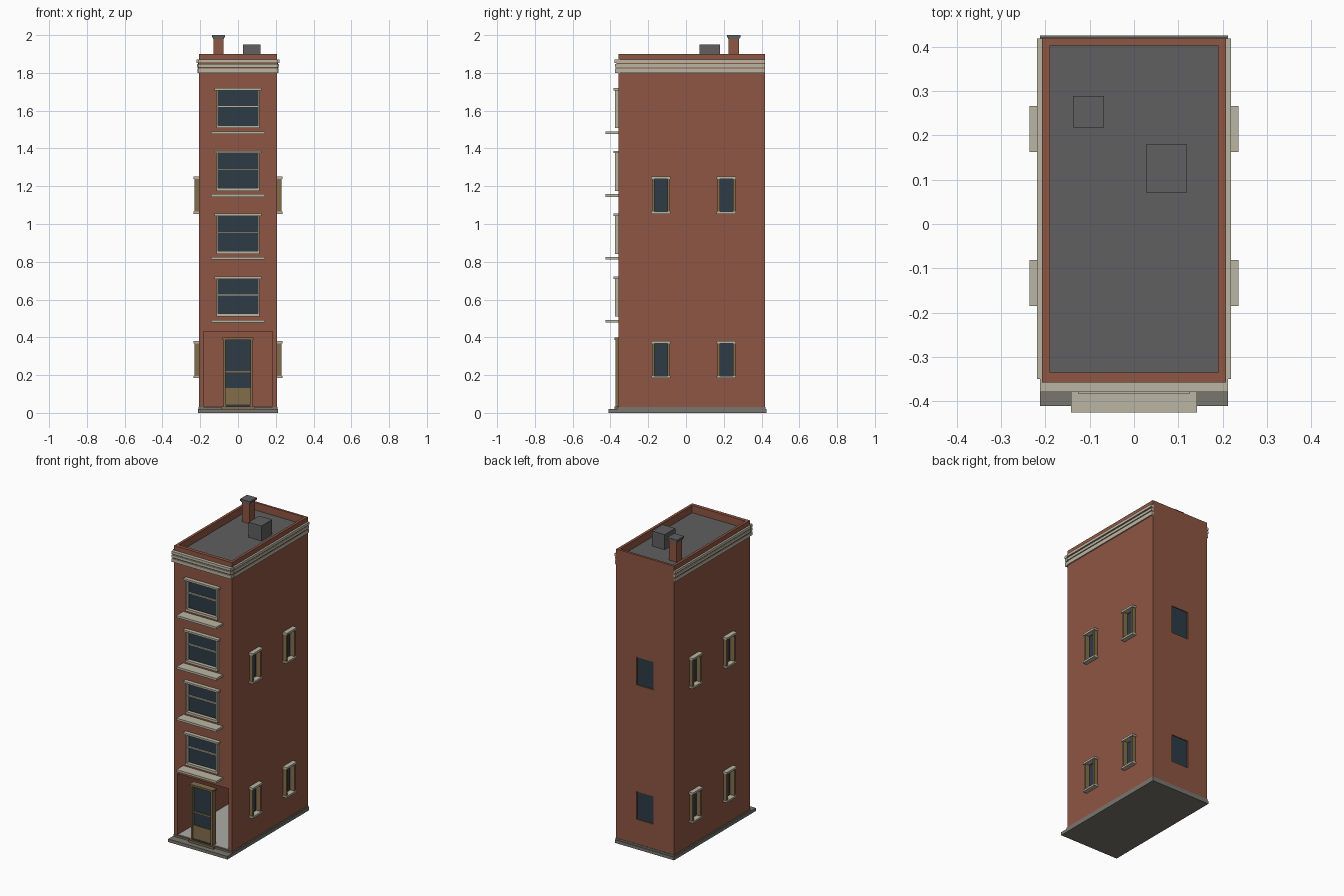
import bpy, bmesh
from mathutils import Vector

if "Cube" in bpy.data.objects:
    bpy.data.objects.remove(bpy.data.objects["Cube"])


def material(name, rgb):
    m = bpy.data.materials.new(name)
    m.diffuse_color = (*rgb, 1)
    m.use_nodes = True
    m.node_tree.nodes["Principled BSDF"].inputs["Base Color"].default_value = m.diffuse_color
    return m


BRICK = material("brick", (0.275, 0.092, 0.056))
STONE = material("pale_stone", (0.50, 0.47, 0.37))
WOOD = material("tan_wood", (0.23, 0.155, 0.07))
GLASS = material("dark_glass", (0.026, 0.043, 0.062))
ROOF = material("roof_grey", (0.115, 0.115, 0.115))
BASE = material("base_grey", (0.19, 0.18, 0.155))
FLOOR = material("floor_grey", (0.42, 0.41, 0.38))


def make(name, boxes, mat):
    """One object from boxes given as (x0, x1, y0, y1, z0, z1)."""
    bm = bmesh.new()
    for x0, x1, y0, y1, z0, z1 in boxes:
        lo, hi = Vector((x0, y0, z0)), Vector((x1, y1, z1))
        for v in bmesh.ops.create_cube(bm, size=1)["verts"]:
            v.co = (lo + hi) / 2 + v.co * (hi - lo)
    me = bpy.data.meshes.new(name)
    bm.to_mesh(me)
    bm.free()
    ob = bpy.data.objects.new(name, me)
    bpy.context.collection.objects.link(ob)
    if mat:
        me.materials.append(mat)
    return ob


def mirrored(boxes):
    return boxes + [(-b[1], -b[0], *b[2:]) for b in boxes]


HX, YF, YB = 0.207, -0.358, 0.418          # wall half width, front, back
FRONT_Z = [0.515 + 0.3325 * i for i in range(4)]   # bottoms of front windows
SIDE_Z = [0.19, 1.06]                      # bottoms of side and back windows
SIDE_Y = [-0.133, 0.214]

# Brick shell with ground floor room, sunken roof and window recesses
shell = make("brick_shell", [(-HX, HX, YF, YB, 0.02, 1.9)], BRICK)
cuts = [(-0.183, 0.183, -0.5, 0.395, 0.032, 0.43),
        (-0.19, 0.19, -0.335, 0.403, 1.85, 2.1)]
cuts += [(-0.105, 0.105, -0.5, YF + 0.012, z + 0.01, z + 0.195) for z in FRONT_Z]
cuts += [(-0.06, 0.06, YB - 0.012, 0.5, z, z + 0.18) for z in SIDE_Z]
cuts += mirrored([(HX - 0.014, 0.3, y - 0.035, y + 0.035, z + 0.006, z + 0.178)
                  for y in SIDE_Y for z in SIDE_Z])
cutter = make("recess_cutter", cuts, None)
cutter.hide_render = True
mod = shell.modifiers.new("recesses", "BOOLEAN")
mod.operation, mod.solver, mod.object = "DIFFERENCE", "EXACT", cutter
bpy.context.view_layer.objects.active = shell
bpy.ops.object.modifier_apply(modifier=mod.name)
bpy.data.objects.remove(cutter)

# Base, plinth, room floor and roof surface
make("base_slab", [(-0.212, 0.212, -0.411, 0.425, 0, 0.02),
                   (-0.21, 0.21, -0.362, 0.421, 0.018, 0.031)], BASE)
make("room_floor", [(-0.182, 0.182, YF + 0.004, 0.394, 0.03, 0.035)], FLOOR)
make("roof_deck", [(-0.19, 0.19, -0.335, 0.403, 1.846, 1.852)], ROOF)

# Cornice bands around front and both sides
bands = []
for z0, z1, s in [(1.80, 1.822, 0.004), (1.829, 1.846, 0.002), (1.853, 1.87, 0)]:
    bands.append((-0.212, 0.212, -0.379 + s, YF + 0.01, z0, z1))
    bands += mirrored([(HX - 0.01, 0.219 - s, -0.35, YB, z0, z1)])
make("cornice_bands", bands, STONE)
core = []
for z0, z1 in [(1.822, 1.829), (1.846, 1.853)]:
    core.append((-0.21, 0.21, -0.368, YF + 0.01, z0, z1))
    core += mirrored([(HX - 0.01, 0.212, -0.35, YB, z0, z1)])
make("cornice_core", core, BRICK)

# Front windows: frame, head, sash bar, sill and pane
for i, z in enumerate(FRONT_Z):
    frame = mirrored([(0.105, 0.115, -0.375, YF + 0.01, z, z + 0.2)])
    frame += [(-0.125, 0.125, -0.383, YF + 0.01, z + 0.195, z + 0.207),
              (-0.115, 0.115, -0.375, YF + 0.01, z - 0.005, z + 0.01),
              (-0.105, 0.105, -0.362, YF + 0.012, z + 0.105, z + 0.114)]
    make(f"front_window_frame_{i + 1}", frame, STONE)
    make(f"front_window_sill_{i + 1}",
         [(-0.142, 0.142, -0.425, YF + 0.005, z - 0.036, z - 0.022)], STONE)
    make(f"front_window_pane_{i + 1}",
         [(-0.105, 0.105, YF + 0.006, YF + 0.013, z + 0.01, z + 0.195)], GLASS)

# Side windows: wooden jambs, stone head and sill, pane
jambs, caps, panes = [], [], []
for y in SIDE_Y:
    for z in SIDE_Z:
        for s in (-1, 1):
            c = y + s * 0.0405
            jambs.append((HX - 0.005, 0.23, c - 0.0065, c + 0.0065, z, z + 0.183))
        for z0, z1 in [(z - 0.006, z + 0.006), (z + 0.178, z + 0.191)]:
            caps.append((HX - 0.005, 0.236, y - 0.052, y + 0.052, z0, z1))
        panes.append((HX - 0.015, HX - 0.008, y - 0.035, y + 0.035,
                      z + 0.006, z + 0.178))
make("side_window_jambs", mirrored(jambs), WOOD)
make("side_window_heads_and_sills", mirrored(caps), STONE)
make("side_window_panes", mirrored(panes), GLASS)

# Back windows: plain recessed panes
make("back_window_panes", [(-0.06, 0.06, YB - 0.013, YB - 0.006, z, z + 0.18)
                           for z in SIDE_Z], GLASS)

# Front door standing in the open ground floor
door = mirrored([(0.066, 0.077, -0.373, -0.335, 0.03, 0.395)])
door += [(-0.082, 0.082, -0.378, -0.335, 0.386, 0.398),
         (-0.066, 0.066, -0.364, -0.342, 0.045, 0.132),
         (-0.066, 0.066, -0.364, -0.342, 0.214, 0.222),
         (-0.09, 0.09, -0.378, -0.335, 0.02, 0.034)]
make("door_frame", door, WOOD)
make("door_glass", [(-0.066, 0.066, -0.358, -0.35, 0.132, 0.386),
                    (-0.066, 0.066, -0.366, -0.345, 0.034, 0.045)], GLASS)

# Roof hatch and chimney
make("roof_hatch", [(0.027, 0.119, 0.071, 0.179, 1.85, 1.95)], ROOF)
make("chimney_shaft", [(-0.13, -0.076, 0.226, 0.281, 1.85, 1.986)], BRICK)
make("chimney_cap", [(-0.138, -0.068, 0.218, 0.289, 1.988, 2.0),
                     (-0.133, -0.073, 0.223, 0.284, 1.98, 1.988)], ROOF)
